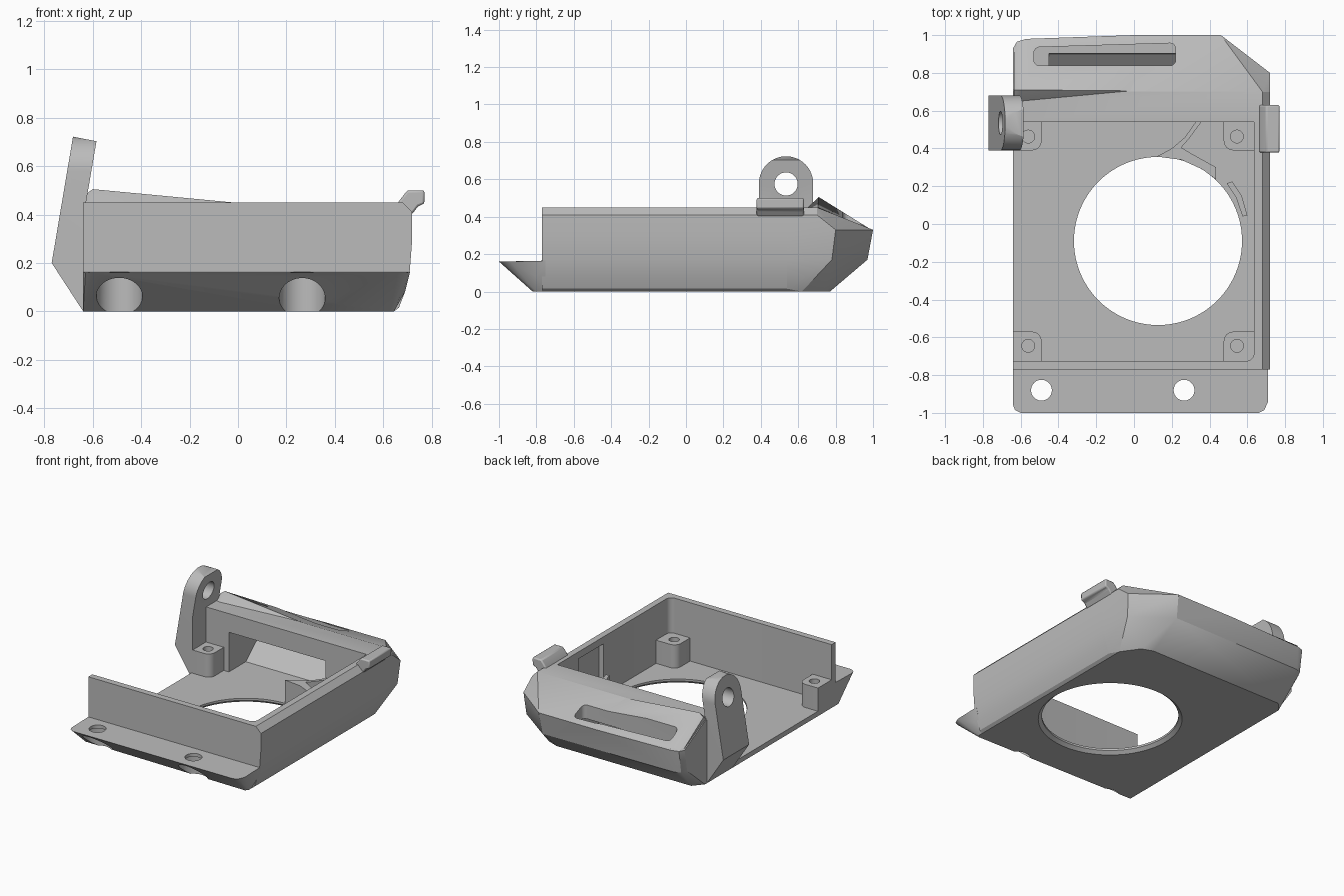
import bpy, bmesh, math
from mathutils import Vector

cube = bpy.data.objects.get("Cube")
if cube:
    bpy.data.objects.remove(cube, do_unlink=True)

grey = bpy.data.materials.new("plain grey plastic")
grey.use_nodes = True
COLOUR = (0.5, 0.5, 0.5, 1)
grey.diffuse_color = COLOUR
grey.node_tree.nodes["Principled BSDF"].inputs["Base Color"].default_value = COLOUR


def finish(name, bm):
    bmesh.ops.recalc_face_normals(bm, faces=bm.faces)
    mesh = bpy.data.meshes.new(name)
    bm.to_mesh(mesh)
    bm.free()
    mesh.materials.append(grey)
    ob = bpy.data.objects.new(name, mesh)
    bpy.context.collection.objects.link(ob)
    return ob


def hull(name, points):
    bm = bmesh.new()
    for p in points:
        bm.verts.new(p)
    res = bmesh.ops.convex_hull(bm, input=bm.verts)
    junk = {g for g in res["geom_interior"] + res["geom_unused"] if isinstance(g, bmesh.types.BMVert)}
    bmesh.ops.delete(bm, geom=list(junk), context="VERTS")
    bmesh.ops.dissolve_limit(bm, angle_limit=0.02, verts=bm.verts, edges=bm.edges)
    return finish(name, bm)


def prism(name, outline, axis, lo, hi):
    """Extrude a 2D outline along an axis; the outline uses the other two axes in order."""
    def place(p, d):
        c = list(p)
        c.insert("xyz".index(axis), d)
        return c
    bm = bmesh.new()
    face = bm.faces.new([bm.verts.new(place(p, lo)) for p in outline])
    res = bmesh.ops.extrude_face_region(bm, geom=[face])
    shift = Vector(place((0, 0), hi - lo))
    bmesh.ops.translate(bm, vec=shift, verts=[g for g in res["geom"] if isinstance(g, bmesh.types.BMVert)])
    return finish(name, bm)


def arc(cx, cy, r, start=0, end=360, n=48):
    full = end - start == 360
    return [(cx + r * math.cos(math.radians(start + (end - start) * i / n)),
             cy + r * math.sin(math.radians(start + (end - start) * i / n)))
            for i in range(n if full else n + 1)]


def rounded(x0, x1, y0, y1, radii):
    """Rectangle outline with radii for its lower left, lower right, upper right, upper left."""
    out = []
    corners = ((x0, y0, 1, 1), (x1, y0, -1, 1), (x1, y1, -1, -1), (x0, y1, 1, -1))
    for i, ((x, y, sx, sy), r) in enumerate(zip(corners, radii)):
        if r:
            out += arc(x + sx * r, y + sy * r, r, 180 + 90 * i, 270 + 90 * i, 8)
        else:
            out.append((x, y))
    return out


def boolean(target, cutter, operation="DIFFERENCE"):
    mod = target.modifiers.new("cut", "BOOLEAN")
    mod.operation, mod.solver, mod.object = operation, "EXACT", cutter
    bpy.context.view_layer.update()
    dg = bpy.context.evaluated_depsgraph_get()
    mesh = bpy.data.meshes.new_from_object(target.evaluated_get(dg))
    target.modifiers.clear()
    target.data = mesh
    bpy.data.objects.remove(cutter, do_unlink=True)


FLOOR, TOP = 0.035, 0.45
BACK = 0.54
side = [(-.64, 0), (.645, 0), (.665, .015), (.69, .08), (.71, .17), (.72, .3), (.72, .41), (.68, TOP), (-.64, TOP)]

# Tray with a floor, a front wall and one side wall
tray = prism("tray", side, "y", -.77, BACK)
boolean(tray, prism("cavity", rounded(-.9, .635, -.725, .8, (0, .04, 0, 0)), "z", FLOOR, 1))
boolean(tray, prism("side_notch", rounded(.5, .67, .02, .3, (0,) * 4), "z", FLOOR + .01, .4))
boolean(tray, prism("fan_hole", arc(.127, -.09, .445, n=96), "z", -1, .3))
chamfer = hull("chamfer", [(x, y, -.01) for x, y in arc(.127, -.09, .48, n=96)]
               + [(x, y, .025) for x, y in arc(.127, -.09, .44, n=96)])
boolean(tray, chamfer)

# Front flange with sloping underside and two screw holes
flange = hull("front_flange", [
    (-.64, -.96, .16), (-.63, -.985, .16), (-.6, -1, .16), (.66, -1, .16), (.69, -.985, .16), (.71, -.94, .16),
    (-.64, -.8, 0), (.63, -.82, 0), (.645, -.8, 0), (.69, -.8, .08),
    (.71, -.75, .165), (-.64, -.75, .165), (.645, -.75, 0), (.69, -.75, .08), (-.64, -.75, 0)])
for x in (-.49, .265):
    boolean(flange, prism("screw_hole", arc(x, -.88, .055), "z", -1, 1))
    boolean(flange, prism("screw_recess", arc(x, -.88, .095), "z", -1, .14))

# Back housing, tapered below and sloped on top, with an air duct
housing = hull("back_housing", [(x, BACK, z) for x, z in side] + [
    (-.64, .7, 0), (-.58, .77, 0), (.48, .77, 0), (.56, .74, 0), (.645, .62, 0),
    (-.64, .9, .17), (-.62, .94, .17), (-.58, .96, .17), (.45, .97, .17), (.71, .78, .17),
    (-.64, .93, .33), (-.62, .965, .33), (-.57, .98, .33), (0, 1, .33), (.46, 1, .33), (.72, .8, .33),
    (-.64, .7, TOP), (.35, .68, TOP), (.68, .7, TOP), (.72, .7, .41)])
crest = hull("crest", [(-.635, .65, .44), (-.6, .64, .44), (-.635, .71, .48), (-.6, .71, .505), (-.02, .705, .45),
                       (-.635, .93, .34), (-.57, .975, .34), (.1, .99, .33), (-.6, .7, .35)])
boolean(housing, crest, "UNION")
duct = [(.5, FLOOR), (.73, FLOOR), (.9, .18), (.92, .29), (.5, .32)]
boolean(housing, prism("duct", duct, "x", -.45, .31))
slot = rounded(-.53, .22, .838, .958, (.03,) * 4)
slot = [(x, y + (.03 * (x - .22) if y > .9 else 0)) for x, y in slot]
boolean(housing, prism("slot", slot, "z", .2, .8))

# Corner standoffs with screw holes
for sx, x0, x1 in (("right", -.64, -.49), ("left", .475, .64)):
    for sy, y0, y1 in (("front", -.73, -.57), ("back", .39, BACK + .005)):
        r = .05
        radii = {("right", "front"): (0, 0, r, 0), ("left", "front"): (0, 0, 0, r),
                 ("right", "back"): (0, r, 0, 0), ("left", "back"): (r, 0, 0, 0)}[sx, sy]
        post = prism(f"{sy}_{sx}_standoff", rounded(x0, x1, y0, y1, radii), "z", .02, .2)
        hx, hy = (-.56 if sx == "right" else .545), (-.645 if sy == "front" else .463)
        boolean(post, prism("post_hole", arc(hx, hy, .034, n=24), "z", .06, 1))

# Curved air guides beside the fan hole
prism("air_guide", [(.12, .357), (.2, .4), (.27, .46), (.33, .545), (.36, .545), (.29, .45), (.25, .405),
                    (.3, .375), (.435, .3), (.435, .235), (.36, .29), (.25, .34)], "z", .02, .2)
prism("side_air_guide", [(.49, .215), (.52, .225), (.57, .15), (.6, .045), (.575, .04), (.54, .14)], "z", .02, .2)

# Tilted hinge lug with a round eye
lug = prism("hinge_lug", [(-.64, 0), (-.77, .2), (-.682, .722), (-.585, .703), (-.63, .44), (-.63, 0)], "y", .39, .69)
capsule = [(.39, -.1), (.68, -.1)] + arc(.535, .578, .145, 0, 180, 32)
boolean(lug, prism("lug_outline", capsule, "x", -1, 0), "INTERSECT")
boolean(lug, prism("lug_eye", arc(.535, .575, .062, n=32), "x", -1, 0))

# Side latch
latch = prism("side_latch", [(.66, .44), (.665, .455), (.70, .5), (.77, .5), (.77, .445), (.745, .435), (.718, .4)],
              "y", .378, .63)
bevel = latch.modifiers.new("soft edges", "BEVEL")
bevel.width, bevel.segments = .008, 2

# Smooth the curved surfaces while keeping edges sharp
bpy.ops.object.select_all(action="DESELECT")
parts = [o for o in bpy.context.scene.objects if o.type == "MESH"]
for ob in parts:
    ob.select_set(True)
    bpy.context.view_layer.objects.active = ob
bpy.ops.object.shade_smooth_by_angle(angle=math.radians(25))
